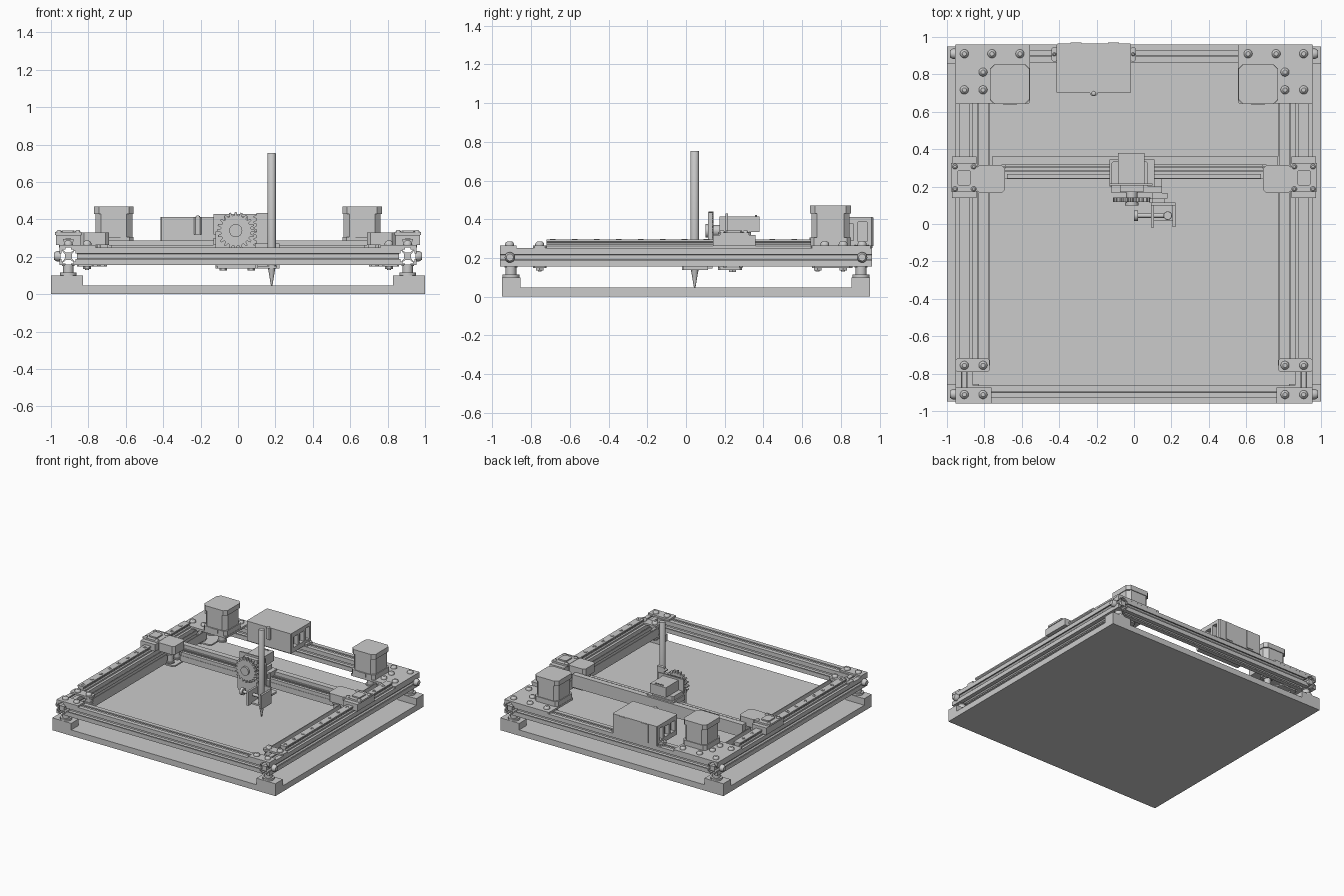
import bpy, bmesh
from math import pi, cos, sin, radians

if "Cube" in bpy.data.objects:
    bpy.data.objects.remove(bpy.data.objects["Cube"])

AX = {'x': lambda u, v, t: (t, u, v), 'y': lambda u, v, t: (u, t, v), 'z': lambda u, v, t: (u, v, t)}


def finish(name, bm, smooth=False):
    bmesh.ops.recalc_face_normals(bm, faces=bm.faces[:])
    me = bpy.data.meshes.new(name)
    bm.to_mesh(me)
    bm.free()
    ob = bpy.data.objects.new(name, me)
    bpy.context.collection.objects.link(ob)
    if smooth:
        bpy.ops.object.select_all(action='DESELECT')
        ob.select_set(True)
        bpy.context.view_layer.objects.active = ob
        bpy.ops.object.shade_smooth_by_angle(angle=radians(35))
    return ob


def prism(name, pts, a, b, axis='z'):
    bm = bmesh.new()
    lo = [bm.verts.new(AX[axis](u, v, a)) for u, v in pts]
    hi = [bm.verts.new(AX[axis](u, v, b)) for u, v in pts]
    n = len(pts)
    bm.faces.new(lo)
    bm.faces.new(hi)
    for i in range(n):
        bm.faces.new((lo[i], lo[(i + 1) % n], hi[(i + 1) % n], hi[i]))
    return finish(name, bm)


def box(name, x0, x1, y0, y1, z0, z1, c=0.0):
    x0, x1 = sorted((x0, x1))
    if c:  # chamfered vertical corners
        p = [(x0 + c, y0), (x1 - c, y0), (x1, y0 + c), (x1, y1 - c),
             (x1 - c, y1), (x0 + c, y1), (x0, y1 - c), (x0, y0 + c)]
    else:
        p = [(x0, y0), (x1, y0), (x1, y1), (x0, y1)]
    return prism(name, p, z0, z1)


def lathe(name, prof, u, v, axis='z', n=20):
    """Spin (radius, position) pairs about an axis line through (u, v)."""
    bm = bmesh.new()
    rings = [[bm.verts.new(AX[axis](u + r * cos(2 * pi * i / n), v + r * sin(2 * pi * i / n), t))
              for i in range(n)] for r, t in prof]
    for a, b in zip(rings, rings[1:]):
        for i in range(n):
            bm.faces.new((a[i], a[(i + 1) % n], b[(i + 1) % n], b[i]))
    bm.faces.new(rings[0])
    bm.faces.new(rings[-1])
    return finish(name, bm, True)


def bolt(name, u, v, t, r=0.023, h=0.022, axis='z'):
    return lathe(name, [(r, t), (r, t + h * .35), (r * .85, t + h * .7), (r * .5, t + h)], u, v, axis)


def slot_rail(name, u, v, a, b, axis, w=0.0475):
    side = [(-w, -w), (-.014, -w), (-.014, .010 - w), (-.028, .010 - w), (-.028, .015 - w), (-.012, -.019),
            (.012, -.019), (.028, .015 - w), (.028, .010 - w), (.014, .010 - w), (.014, -w)]
    pts = []
    for k in range(4):
        c, s = (1, 0, -1, 0)[k], (0, 1, 0, -1)[k]
        pts += [(u + x * c - y * s, v + x * s + y * c) for x, y in side]
    return prism(name, pts, a, b, axis)


def pulley(name, x, y, z0, z1, r=0.035):
    lathe(name, [(r, z0), (r, z0 + .01), (r * .75, z0 + .01), (r * .75, z1 - .01), (r, z1 - .01), (r, z1)], x, y)


# base board and frame
box("base_board", -1, 1, -.95, .95, 0, .047)
for y, n in ((-.912, "front"), (.912, "back")):
    slot_rail(n + "_rail", y, .203, -.86, .86, 'x')

for s, n in ((-1, "left_"), (1, "right_")):
    slot_rail(n + "side_rail", s * .907, .203, -.96, .96, 'y')
    for y in (-1, 1):
        # feet and outer end screws
        box(n + "foot_block", s * .83, s, min(y * .95, y * .855), max(y * .95, y * .855), .047, .1)
        lathe(n + "foot_nut", [(.044, .1), (.044, .115)], s * .907, y * .905, n=12)
        lathe(n + "foot_post", [(.028, .115), (.028, .15), (.034, .15), (.034, .158)], s * .907, y * .905)
        lathe(n + "end_screw", [(.027, s * .95), (.027, s * .97), (.018, s * .985)], y * .91, .203, 'x')
    # linear guide
    g = [(-.028, .25), (.028, .25), (.028, .262), (.021, .270), (.021, .278), (.028, .285), (.028, .295),
         (-.028, .295), (-.028, .285), (-.021, .278), (-.021, .270), (-.028, .262)]
    prism(n + "linear_guide", [(s * .907 + x, z) for x, z in g], -.72, .645, 'y')
    for i in range(12):
        y = .56 - .1135 * i
        if not .13 < y < .37:
            lathe(n + "guide_screw", [(.015, .29), (.015, .298), (.008, .298), (.008, .296)], s * .907, y, n=14)
    # front corner plates
    box(n + "front_corner_plate", s * .955, s * .762, -.96, -.875, .25, .264)
    box(n + "front_idler_plate", s * .955, s * .772, -.79, -.72, .25, .264, .008)
    box(n + "front_idler_lower_plate", s * .86, s * .772, -.79, -.72, .147, .158, .008)
    for x, y in ((.907, -.912), (.807, -.912), (.907, -.756), (.807, -.756)):
        bolt(n + "front_bolt", s * x, y, .264)
    # rear motor plates
    box(n + "motor_plate", s * .957, s * .557, .645, .96, .25, .265, .006)
    box(n + "motor_lower_plate", s * .86, s * .70, .65, .86, .147, .158, .015)
    for x, y in ((.907, .91), (.76, .91), (.61, .91), (.807, .812), (.807, .717), (.907, .717)):
        bolt(n + "plate_bolt", s * x, y, .265)
    # idler stacks with nuts below
    for y in (-.756, .812, .68):
        lathe(n + "idler_axle", [(.01, .13), (.01, .25)], s * .807, y, n=12)
        lathe(n + "idler_nut", [(.022, .134), (.022, .147)], s * .807, y, n=6)
        pulley(n + "idler_lower", s * .807, y, .16, .2)
        pulley(n + "idler_upper", s * .807, y, .205, .248)
    # stepper motor
    x, y = s * .664, .747
    for part, z0, z1, h, c in (("base", .265, .305, .105, .02), ("core", .305, .43, .099, .03),
                               ("cap", .43, .47, .105, .025)):
        box(n + "motor_" + part, x - h, x + h, y - h, y + h, z0, z1, c)
    box(n + "motor_socket", x - .035, x + .035, .637, .66, .275, .305)
    lathe(n + "motor_boss", [(.05, .235), (.05, .25)], x, y)
    pulley(n + "motor_pulley", x, y, .165, .235)
    # belts along the sides
    box(n + "outer_belt", s * .836, s * .829, -.756, .75, .213, .24)
    box(n + "inner_belt", s * .777, s * .770, -.756, .2, .17, .24)
    box(n + "rear_belt", s * .777, s * .770, .28, .7, .17, .24)
    # gantry end carriage
    box(n + "carriage_block", s * .972, s * .842, .14, .36, .262, .318)
    box(n + "carriage_top", s * .978, s * .836, .175, .325, .318, .332)
    box(n + "carriage_pad", s * .945, s * .873, .205, .29, .332, .342, .008)
    for dx in (-.05, .05):
        for dy in (-.06, .06):
            bolt(n + "carriage_screw", s * .907 + dx, .247 + dy, .331, .014, .012)
    box(n + "carriage_arm", s * .842, s * .69, .165, .315, .262, .33, .018)
    box(n + "carriage_lower_arm", s * .80, s * .70, .18, .315, .155, .167, .018)
    for y in (.2, .285):
        pulley(n + "carriage_idler", s * .745, y, .18, .25, .03)
        lathe(n + "carriage_axle", [(.01, .15), (.01, .265)], s * .745, y, n=12)

# cross gantry
box("gantry_back_beam", -.76, .77, .315, .36, .185, .288)
box("gantry_lower_beam", -.69, .69, .24, .315, .19, .235)
box("gantry_guide", -.68, .68, .243, .268, .235, .262)
for y in (.28, .302):
    box("gantry_belt", -.70, .70, y, y + .007, .225, .262)

# controller box with side ports
ctrl = box("controller_box", -.415, -.015, .70, .965, .252, .412, .006)
ports = []
for x0, x1 in ((-.43, -.38), (-.05, 0)):
    for y0, y1, z0, z1 in ((.735, .79, .29, .375), (.81, .865, .29, .375), (.89, .935, .285, .385)):
        ports.append(box("port_cutter", x0, x1, y0, y1, z0, z1))
bpy.context.view_layer.objects.active = ctrl
for p in ports:
    p.hide_render = True
    m = ctrl.modifiers.new("port", 'BOOLEAN')
    m.operation, m.object, m.solver = 'DIFFERENCE', p, 'EXACT'
    bpy.ops.object.modifier_apply(modifier=m.name)
for p in ports:
    bpy.data.objects.remove(p)
for x0, x1 in ((-.442, -.41), (-.02, .01)):
    box("controller_ear", x0, x1, .87, .945, .25, .268, .008)
    bolt("controller_ear_screw", (x0 + x1) / 2, .907, .268, .01, .01)
box("controller_screw_tab", -.235, -.195, .685, .71, .32, .412, .008)
bolt("controller_screw", -.215, .698, .412, .012, .008)
for x in (-.31, -.11):
    box("controller_clip", x - .03, x + .03, .96, .97, .262, .41)

# tool carriage on the gantry
box("tool_carriage", -.13, .11, .20, .345, .262, .30)
box("tool_carriage_top", -.12, .075, .18, .335, .30, .335, .01)
box("tool_face_plate", -.12, .15, .165, .20, .15, .335)
box("tool_bottom_plate", -.12, .15, .165, .29, .137, .152, .01)
for x in (-.08, .07):
    lathe("bottom_nut", [(.02, .127), (.02, .138)], x, .24, n=6)
# lift servo
box("servo_body", -.085, .055, .205, .38, .335, .415)
box("servo_flange", -.13, .10, .205, .217, .32, .43)
box("servo_front", -.075, .05, .172, .205, .335, .415)
for i in range(4):
    lathe("servo_pin", [(.006, .415), (.006, .422)], -.045 + .02 * i, .362, n=8)
lathe("servo_shaft", [(.035, .10), (.035, .115), (.03, .115), (.03, .175)], -.012, .34, 'y')
# pinion gear
teeth, gear = 20, []
for i in range(teeth):
    for r, f in ((.081, -.32), (.1, -.16), (.1, .16), (.081, .32)):
        a = 2 * pi * (i + f) / teeth
        gear.append((-.012 + r * cos(a), .34 + r * sin(a)))
prism("lift_gear", gear, .117, .142, 'y')
# toothed rack
rack = [(.165, .145), (.165, .435), (.10, .435)]
for i in range(9):
    z = .425 - .03 * i
    rack += [(.10, z), (.083, z - .007), (.083, z - .014), (.10, z - .021)]
rack.append((.10, .145))
prism("lift_rack", rack, .113, .137, 'y')
box("rack_guide", .10, .18, .137, .167, .16, .30)

# pen holder
box("holder_back", .09, .222, .10, .114, .137, .27)
box("holder_left_wall", .09, .107, -.02, .10, .137, .25)
box("holder_right_wall", .206, .222, -.015, .10, .137, .25)
box("holder_floor", .107, .206, .02, .10, .137, .15)
lathe("clamp_screw", [(.028, .0), (.028, .022), (.012, .022), (.012, .16)], .045, .205, 'x')

# pen
lathe("pen", [(.004, .048), (.019, .135), (.023, .15), (.023, .75), (.021, .754)], .18, .045, n=24)
